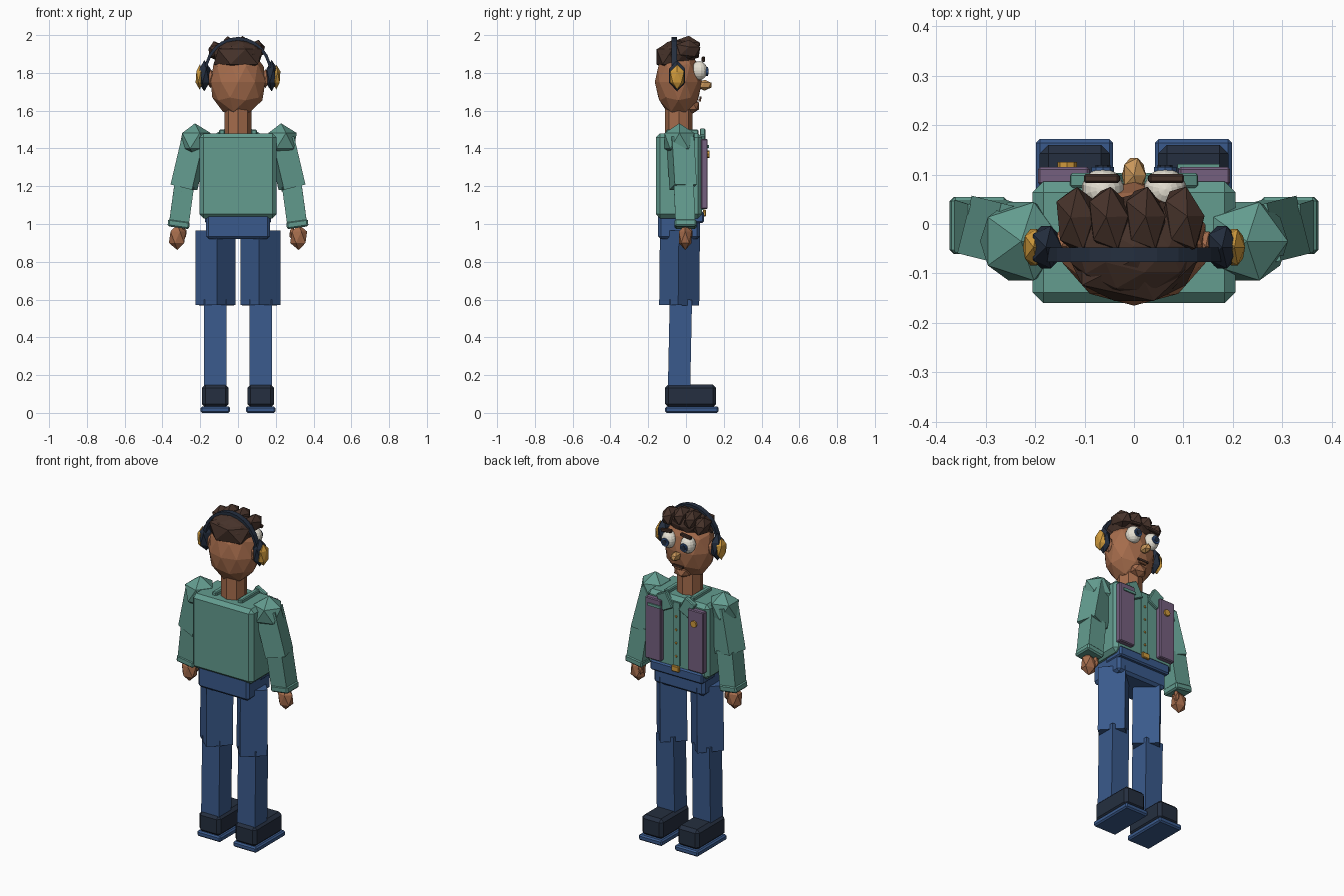
import bpy, bmesh, math
from mathutils import Vector, Matrix, Euler

if "Cube" in bpy.data.objects:
    bpy.data.objects.remove(bpy.data.objects["Cube"])


def material(name, rgb):
    m = bpy.data.materials.new(name)
    m.diffuse_color = (*rgb, 1)
    m.use_nodes = True
    m.node_tree.nodes["Principled BSDF"].inputs["Base Color"].default_value = m.diffuse_color
    return m


TEAL = material("teal_cloth", (0.125, 0.332, 0.275))
BLUE = material("denim_blue", (0.042, 0.102, 0.262))
NAVY = material("dark_navy", (0.018, 0.028, 0.05))
SKIN = material("brown_skin", (0.376, 0.15, 0.072))
HAIR = material("dark_hair", (0.061, 0.032, 0.023))
GOLD = material("gold", (0.63, 0.323, 0.045))
PURPLE = material("muted_purple", (0.178, 0.117, 0.212))
WHITE = material("eye_white", (0.8, 0.76, 0.66))
TAN = material("nose_tan", (0.578, 0.305, 0.102))


def finish(name, bm, mat, bevel=0):
    mesh = bpy.data.meshes.new(name)
    bm.to_mesh(mesh)
    bm.free()
    mesh.materials.append(mat)
    ob = bpy.data.objects.new(name, mesh)
    bpy.context.collection.objects.link(ob)
    if bevel:
        mod = ob.modifiers.new("bevel", 'BEVEL')
        mod.width, mod.segments = bevel, 1
    return ob


def place(loc, size, rot):
    return Matrix.LocRotScale(Vector(loc), Euler(rot), Vector(size))


def box(name, loc, size, mat, bevel=0, rot=(0, 0, 0)):
    bm = bmesh.new()
    bmesh.ops.create_cube(bm, size=1, matrix=Matrix.LocRotScale(Vector(loc), Euler(rot), Vector(size)))
    return finish(name, bm, mat, bevel)


def ball(name, loc, radii, mat, sub=1, rot=(0, 0, 0)):
    bm = bmesh.new()
    bmesh.ops.create_icosphere(bm, subdivisions=sub, radius=1, matrix=place(loc, radii, rot))
    return finish(name, bm, mat)


def limb(name, a, b, width, roll, mat):
    # square prism running from a to b, rolled about its own length
    a, b = Vector(a), Vector(b)
    d = b - a
    turn = Vector((0, 0, -1)).rotation_difference(d).to_matrix().to_4x4()
    m = (Matrix.Translation((a + b) / 2) @ turn @ Matrix.Rotation(roll, 4, 'Z')
         @ Matrix.Diagonal((width, width, d.length, 1)))
    bm = bmesh.new()
    bmesh.ops.create_cube(bm, size=1, matrix=m)
    return finish(name, bm, mat)


def disc(name, loc, radius, depth, mat, sides=8, axis='X', tilt=0):
    # short cylinder facing forwards (axis X turns it towards y)
    bm = bmesh.new()
    m = Matrix.Translation(loc) @ Matrix.Rotation(tilt, 4, 'Z')
    if axis == 'X':
        m = m @ Matrix.Rotation(math.pi / 2, 4, 'X')
    bmesh.ops.create_cone(bm, cap_ends=True, segments=sides, radius1=radius,
                          radius2=radius, depth=depth, matrix=m)
    return finish(name, bm, mat)


# torso, hips and belt
box("torso", (0, -0.037, 1.255), (0.41, 0.246, 0.45), TEAL, 0.022)
box("hips", (0, -0.037, 0.99), (0.34, 0.22, 0.14), BLUE, 0.015)
box("belt", (0, 0.03, 1.035), (0.35, 0.13, 0.06), BLUE, 0.008)
box("belt_buckle", (0, 0.098, 1.058), (0.05, 0.016, 0.035), GOLD, 0.004)
box("shirt_placket", (0, 0.088, 1.265), (0.045, 0.009, 0.38), TEAL)
for z in (1.13, 1.21, 1.29, 1.37):
    ball("shirt_button", (0, 0.094, z), (0.008, 0.006, 0.008), GOLD)

# details on the vest
box("pocket_flap", (0.13, 0.117, 1.41), (0.085, 0.009, 0.016), TEAL)
disc("badge", (-0.135, 0.119, 1.37), 0.02, 0.012, GOLD)

for s, side in ((1, "right"), (-1, "left")):
    # vest panel and collar
    box(side + "_vest_panel", (s * 0.142, 0.097, 1.265), (0.105, 0.036, 0.37), PURPLE, 0.005)
    box(side + "_collar", (s * 0.075, 0.088, 1.445), (0.075, 0.03, 0.1), TEAL, 0.005,
        (0, s * math.radians(28), 0))
    box(side + "_collar_back", (s * 0.085, -0.02, 1.485), (0.03, 0.17, 0.03), TEAL, 0.005)

    # leg
    limb(side + "_thigh", (s * 0.118, -0.032, 0.965), (s * 0.118, -0.036, 0.57), 0.15,
         s * math.radians(42), BLUE)
    ball(side + "_knee", (s * 0.12, -0.03, 0.605), (0.068, 0.068, 0.068), BLUE)
    limb(side + "_shin", (s * 0.12, -0.027, 0.6), (s * 0.12, -0.037, 0.12), 0.118, 0, BLUE)

    # shoe
    box(side + "_sole", (s * 0.12, 0.031, 0.017), (0.156, 0.282, 0.034), BLUE, 0.008)
    box(side + "_shoe", (s * 0.12, 0.025, 0.09), (0.142, 0.27, 0.122), NAVY, 0.018)

    # arm
    ball(side + "_shoulder", (s * 0.228, -0.035, 1.44), (0.093, 0.093, 0.093), TEAL)
    limb(side + "_upper_arm", (s * 0.226, -0.03, 1.45), (s * 0.286, -0.015, 1.195), 0.12,
         s * math.radians(14), TEAL)
    ball(side + "_elbow", (s * 0.284, -0.012, 1.2), (0.06, 0.06, 0.06), TEAL)
    limb(side + "_forearm", (s * 0.284, -0.012, 1.21), (s * 0.313, -0.003, 1.0), 0.105, 0, TEAL)
    box(side + "_cuff", (s * 0.314, -0.003, 1.0), (0.115, 0.115, 0.04), TEAL, 0.008,
        (0, -s * 0.14, 0))
    ball(side + "_hand", (s * 0.321, -0.004, 0.93), (0.05, 0.04, 0.068), SKIN)
    ball(side + "_thumb", (s * 0.288, 0.018, 0.95), (0.018, 0.018, 0.035), SKIN)

    # eye and brow
    bm = bmesh.new()
    bmesh.ops.create_uvsphere(bm, u_segments=14, v_segments=10, radius=1,
                              matrix=place((s * 0.063, 0.07, 1.812), (0.043, 0.043, 0.05), (0, 0, 0)))
    finish(side + "_eye", bm, WHITE)
    disc(side + "_iris", (s * 0.063, 0.111, 1.808), 0.024, 0.009, BLUE, 10)
    disc(side + "_pupil", (s * 0.063, 0.115, 1.808), 0.016, 0.008, NAVY, 10)
    box(side + "_brow", (s * 0.065, 0.092, 1.872), (0.072, 0.018, 0.02), HAIR, 0.004,
        (0, s * 0.12, 0))

    # ear and headphone cup
    ball(side + "_ear", (s * 0.145, -0.045, 1.77), (0.025, 0.035, 0.05), SKIN)
    ball(side + "_ear_cushion", (s * 0.178, -0.047, 1.785), (0.036, 0.05, 0.083), NAVY)
    ball(side + "_ear_cap", (s * 0.203, -0.047, 1.778), (0.024, 0.043, 0.066), GOLD)

# neck and head
disc("neck", (0, -0.038, 1.54), 0.072, 0.2, SKIN, 8, 'Z')
ball("head", (0, -0.04, 1.752), (0.152, 0.125, 0.185), SKIN, 2)
ball("nose", (0, 0.098, 1.735), (0.027, 0.042, 0.029), TAN)
ball("chin", (0, 0.035, 1.625), (0.055, 0.04, 0.04), SKIN)
box("mouth", (0, 0.077, 1.668), (0.07, 0.009, 0.012), HAIR)
box("lower_lip", (0, 0.073, 1.655), (0.05, 0.014, 0.014), SKIN, 0.003)

# hair: back cap and combed locks
ball("hair_cap", (0, -0.072, 1.885), (0.145, 0.098, 0.09), HAIR, 1)
ball("hair_crown", (0, -0.045, 1.9), (0.135, 0.105, 0.075), HAIR, 2)
for x, z in ((-0.115, 1.915), (-0.05, 1.94), (0.022, 1.942), (0.098, 1.922)):
    ball("hair_lock", (x, 0.008, z), (0.046, 0.075, 0.055), HAIR, 1, (-0.12, x * 2, 0.12))

# headband: flat strip swept over the head
bm = bmesh.new()
rows = []
for i in range(13):
    a = math.pi * i / 12
    rows.append([bm.verts.new((r * math.cos(a), y, 1.8 + h * math.sin(a)))
                 for r, h, y in ((0.165, 0.172, -0.077), (0.18, 0.19, -0.077),
                                 (0.18, 0.19, -0.047), (0.165, 0.172, -0.047))])
for p, q in zip(rows, rows[1:]):
    for k in range(4):
        bm.faces.new((p[k], p[(k + 1) % 4], q[(k + 1) % 4], q[k]))
bm.faces.new(rows[0])
bm.faces.new(rows[-1])
bmesh.ops.recalc_face_normals(bm, faces=bm.faces)
finish("headband", bm, NAVY)
